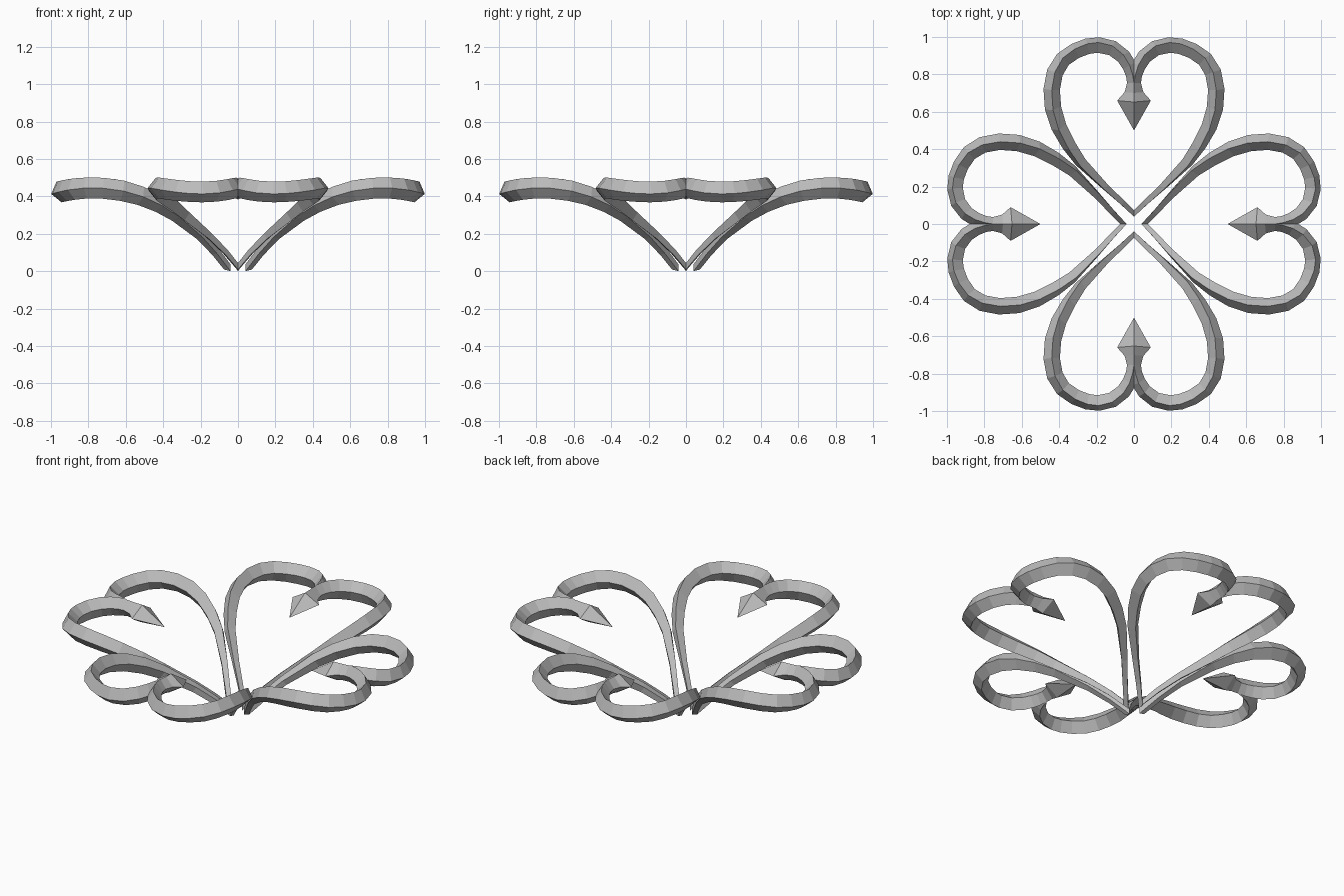
import bpy, bmesh, math
from mathutils import Vector, Matrix

cube = bpy.data.objects.get("Cube")
if cube:
    bpy.data.objects.remove(cube, do_unlink=True)

metal = bpy.data.materials.new("grey_metal")
metal.use_nodes = True
metal.diffuse_color = (0.5, 0.5, 0.5, 1)
metal.node_tree.nodes["Principled BSDF"].inputs["Base Color"].default_value = (0.5, 0.5, 0.5, 1)

# Half-heart path: outward, sideways, half width, half height
PATH = [
    (.03, -.028, .014, .022), (.057, 0, .014, .022), (.12, .067, .017, .024),
    (.2, .155, .021, .028), (.33, .285, .032, .04), (.42, .348, .038, .046),
    (.52, .402, .042, .051), (.62, .433, .044, .055), (.72, .44, .044, .056),
    (.81, .423, .044, .056), (.88, .38, .043, .057), (.925, .315, .043, .057),
    (.95, .25, .043, .057), (.957, .19, .043, .057), (.94, .115, .042, .057),
    (.895, .056, .04, .057), (.845, .024, .038, .056), (.8, .008, .036, .055),
    (.755, 0, .037, .05), (.705, 0, .05, .05), (.66, 0, .09, .055),
    (.5, 0, .0001, .0001),
]


def height(u):
    """Arched surface on which every petal lies."""
    d = .78 - u
    return .45 - (.53 * d * d + .386 * d ** 3 if d > 0 else .7 * d * d)


def petal_mesh():
    """Sweep a diamond section along half a heart, cut on its mid plane."""
    bm = bmesh.new()
    pts = [Vector((u, v, height(u))) for u, v, w, h in PATH]
    rings = []
    for i, (u, v, w, h) in enumerate(PATH):
        tangent = pts[min(i + 1, len(pts) - 1)] - pts[max(i - 1, 0)]
        if u < .78 and i > 15:
            tangent.y = 0
        slope = (height(u + .01) - height(u - .01)) / .02
        normal = Vector((-slope, 0, 1)).normalized()
        side = normal.cross(tangent).normalized()
        offsets = (normal * h, side * w, -normal * h, -side * w)
        rings.append([bm.verts.new(pts[i] + o) for o in offsets])
    for a, b in zip(rings, rings[1:]):
        for k in range(4):
            n = (k + 1) % 4
            bm.faces.new((a[k], a[n], b[n], b[k]))
    bmesh.ops.remove_doubles(bm, verts=bm.verts, dist=.0005)
    bmesh.ops.bisect_plane(bm, geom=bm.verts[:] + bm.edges[:] + bm.faces[:],
                           plane_co=(0, 0, 0), plane_no=(0, 1, 0), clear_inner=True)
    bmesh.ops.recalc_face_normals(bm, faces=bm.faces)
    # Stand on the ground
    low = min(p.co.z for p in bm.verts)
    bmesh.ops.translate(bm, verts=bm.verts, vec=(0, 0, -low))
    mesh = bpy.data.meshes.new("heart_petal")
    bm.to_mesh(mesh)
    bm.free()
    mesh.materials.append(metal)
    return mesh


# Four petals around the centre
mesh = petal_mesh()
for i, name in enumerate(("left", "back", "right", "front")):
    petal = bpy.data.objects.new(name + "_heart_petal", mesh)
    bpy.context.collection.objects.link(petal)
    petal.matrix_world = Matrix.Rotation(i * math.pi / 2, 4, 'Z')
    mirror = petal.modifiers.new("other_half", 'MIRROR')
    mirror.use_axis = (False, True, False)
